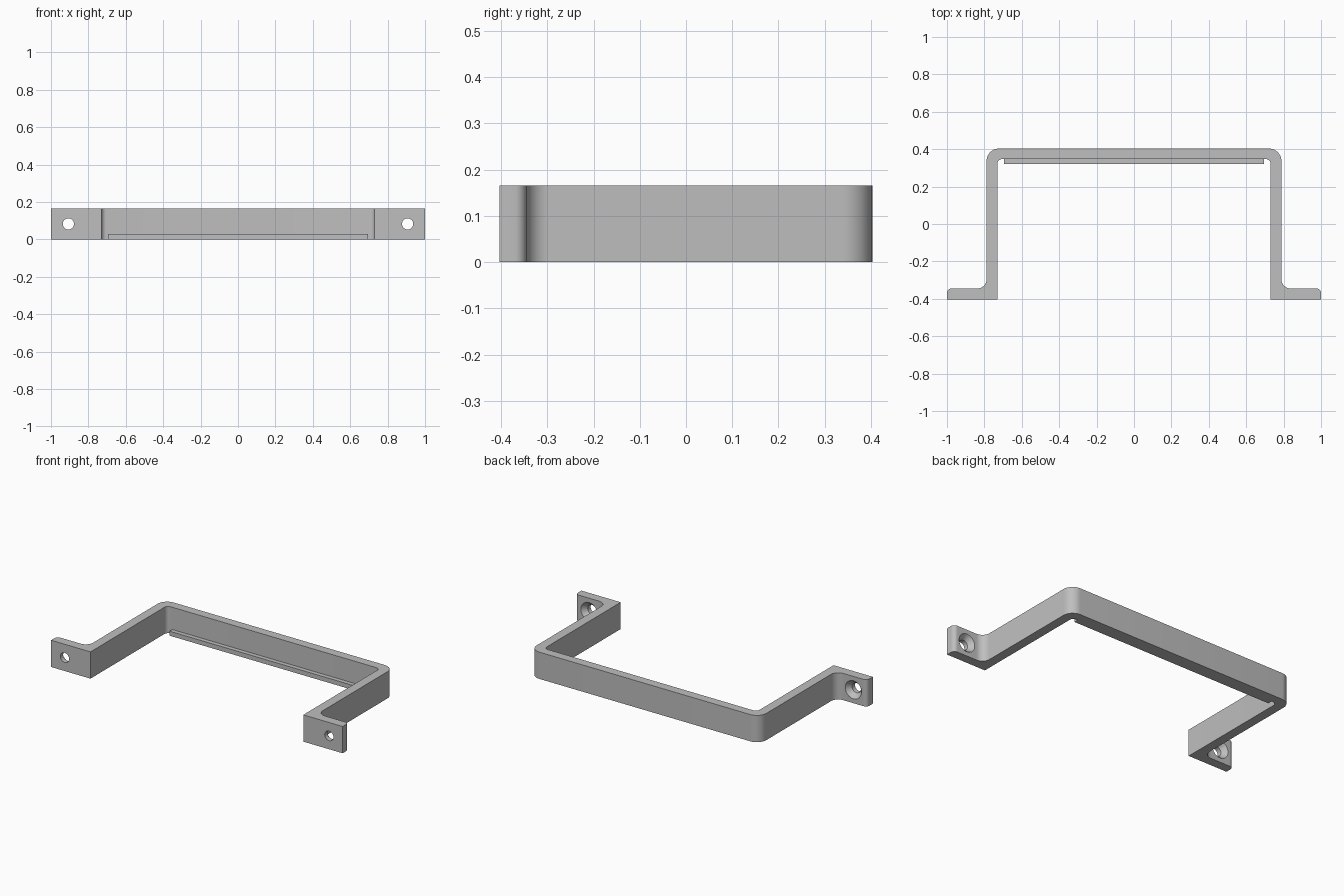
import bpy, bmesh, math
from mathutils import Vector

if "Cube" in bpy.data.objects:
    bpy.data.objects.remove(bpy.data.objects["Cube"])

H = 0.166        # bracket height
HOLE_X = 0.907   # screw hole offset

grey = bpy.data.materials.new("plain grey")
grey.diffuse_color = (0.52, 0.52, 0.52, 1)
grey.use_nodes = True
grey.node_tree.nodes["Principled BSDF"].inputs["Base Color"].default_value = grey.diffuse_color


def rounded(points, steps=10):
    """Turn (x, y, radius) corners into an outline with filleted corners."""
    out = []
    for i, (x, y, r) in enumerate(points):
        p = Vector((x, y))
        if r == 0:
            out.append(p)
            continue
        a = (Vector(points[i - 1][:2]) - p).normalized()
        b = (Vector(points[(i + 1) % len(points)][:2]) - p).normalized()
        centre = p + (a + b) * r          # all corners are right angles
        for k in range(steps + 1):
            t = math.pi / 2 * k / steps
            out.append(centre - b * r * math.cos(t) - a * r * math.sin(t))
    return out


def make_object(name, bm):
    bmesh.ops.recalc_face_normals(bm, faces=bm.faces)
    mesh = bpy.data.meshes.new(name)
    bm.to_mesh(mesh)
    bm.free()
    mesh.materials.append(grey)
    obj = bpy.data.objects.new(name, mesh)
    bpy.context.collection.objects.link(obj)
    return obj


def extrude_outline(name, outline, height):
    bm = bmesh.new()
    face = bm.faces.new([bm.verts.new((p.x, p.y, 0)) for p in outline])
    top = bmesh.ops.extrude_face_region(bm, geom=[face])["geom"]
    verts = [v for v in top if isinstance(v, bmesh.types.BMVert)]
    bmesh.ops.translate(bm, verts=verts, vec=(0, 0, height))
    return make_object(name, bm)


def screw_cutter(x, sides=24):
    """Narrow shaft from the front, opening into a countersink at the back."""
    profile = [(-0.45, 0.03), (-0.375, 0.03), (-0.345, 0.056), (-0.30, 0.056)]
    bm = bmesh.new()
    rings = [[bm.verts.new((x + r * math.cos(2 * math.pi * k / sides), y,
                            H / 2 + r * math.sin(2 * math.pi * k / sides)))
              for k in range(sides)] for y, r in profile]
    for a, b in zip(rings, rings[1:]):
        for k in range(sides):
            n = (k + 1) % sides
            bm.faces.new((a[k], a[n], b[n], b[k]))
    bm.faces.new(rings[0])
    bm.faces.new(rings[-1])
    return make_object("screw_cutter", bm)


# U-shaped strap with mounting flanges: right half, then mirrored left half
right = [(0.73, 0.347, 0.025), (0.73, -0.403, 0), (1.0, -0.403, 0),
         (1.0, -0.345, 0.025), (0.788, -0.345, 0.05), (0.788, 0.403, 0.065)]
left = [(-x, y, r) for x, y, r in reversed(right)]
bracket = extrude_outline("bracket", rounded(right + left), H)

# Countersunk screw holes
for side in (-1, 1):
    cutter = screw_cutter(side * HOLE_X)
    cutter.hide_render = True
    mod = bracket.modifiers.new("screw_hole", "BOOLEAN")
    mod.operation = "DIFFERENCE"
    mod.solver = "EXACT"
    mod.object = cutter
    bpy.context.view_layer.objects.active = bracket
    bpy.ops.object.modifier_apply(modifier=mod.name)
    bpy.data.objects.remove(cutter)

# Thin support ledge along the inside of the back
ledge = [(-0.694, 0.32, 0), (0.694, 0.32, 0), (0.694, 0.347, 0), (-0.694, 0.347, 0)]
extrude_outline("support_ledge", rounded(ledge), 0.028)

# Smooth fillets and holes, keep crisp edges
bpy.ops.object.select_all(action="DESELECT")
bracket.select_set(True)
bpy.context.view_layer.objects.active = bracket
bpy.ops.object.shade_smooth_by_angle(angle=math.radians(30))
